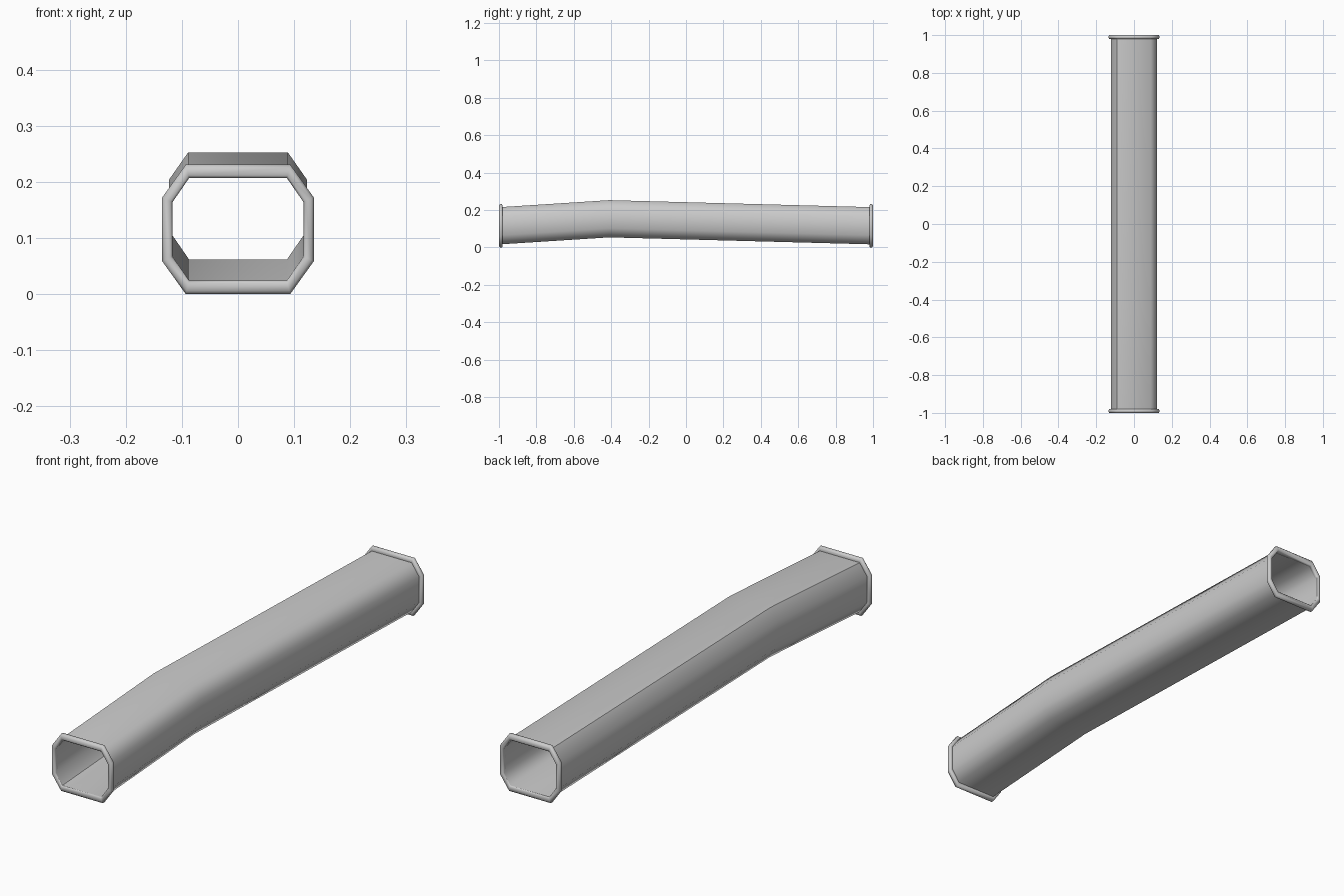
import bpy, bmesh, math

if "Cube" in bpy.data.objects:
    bpy.data.objects.remove(bpy.data.objects["Cube"])

INNER = [(0.117, 0.048), (0.087, 0.0915)]   # corner points of the bore
OUTER = [(0.135, 0.057), (0.093, 0.1155)]   # corner points of the rim
END_Z, PEAK_Z, PEAK_Y = 0.1155, 0.153, -0.41


def octagon(t):
    """Stretched octagon between bore (t=0) and rim edge (t=1)."""
    (ax, az), (bx, bz) = [tuple(i + (o - i) * t for i, o in zip(p, q))
                          for p, q in zip(INNER, OUTER)]
    return [(ax, az), (bx, bz), (-bx, bz), (-ax, az),
            (-ax, -az), (-bx, -bz), (bx, -bz), (ax, -az)]


def ring_loft(name, rings, seams=()):
    """Closed loop of octagon rings (y, t, centre z); seams = (ring, corner)."""
    bm = bmesh.new()
    loops = [[bm.verts.new((x, y, zc + z)) for x, z in octagon(t)]
             for y, t, zc in rings]
    n = len(loops)
    for i in range(n):
        a, b = loops[i], loops[(i + 1) % n]
        for k in range(8):
            m = (k + 1) % 8
            bm.faces.new((a[k], a[m], b[m], b[k]))
    bmesh.ops.recalc_face_normals(bm, faces=bm.faces)
    bm.verts.index_update()
    hard = {frozenset((loops[i][k].index, loops[(i + 1) % n][k].index))
            for i, k in seams}
    mesh = bpy.data.meshes.new(name)
    bm.to_mesh(mesh)
    bm.free()
    obj = bpy.data.objects.new(name, mesh)
    bpy.context.collection.objects.link(obj)
    bpy.ops.object.select_all(action='DESELECT')
    obj.select_set(True)
    bpy.context.view_layer.objects.active = obj
    bpy.ops.object.shade_smooth_by_angle(angle=math.radians(62))
    for e in mesh.edges:
        if frozenset(e.vertices) in hard:
            e.use_edge_sharp = True
    return obj


# Thin-walled bent pipe: outer skin out, inner skin back
path = [(-0.995, END_Z), (PEAK_Y, PEAK_Z), (0.995, END_Z)]
rings = [(y, 0.33, z) for y, z in path] + [(y, 0.0, z) for y, z in reversed(path)]
ring_loft("pipe", rings, seams=[(0, 2), (1, 2), (3, 5), (4, 5)])

# Rounded rim around each end
bead = [(0.980, 0.30), (0.980, 0.75), (0.985, 1.0), (0.994, 1.0),
        (1.0, 0.75), (1.0, 0.20), (0.995, 0.0), (0.985, 0.0)]
for name, side in (("front_rim", -1), ("back_rim", 1)):
    ring_loft(name, [(side * y, t, END_Z) for y, t in bead])
